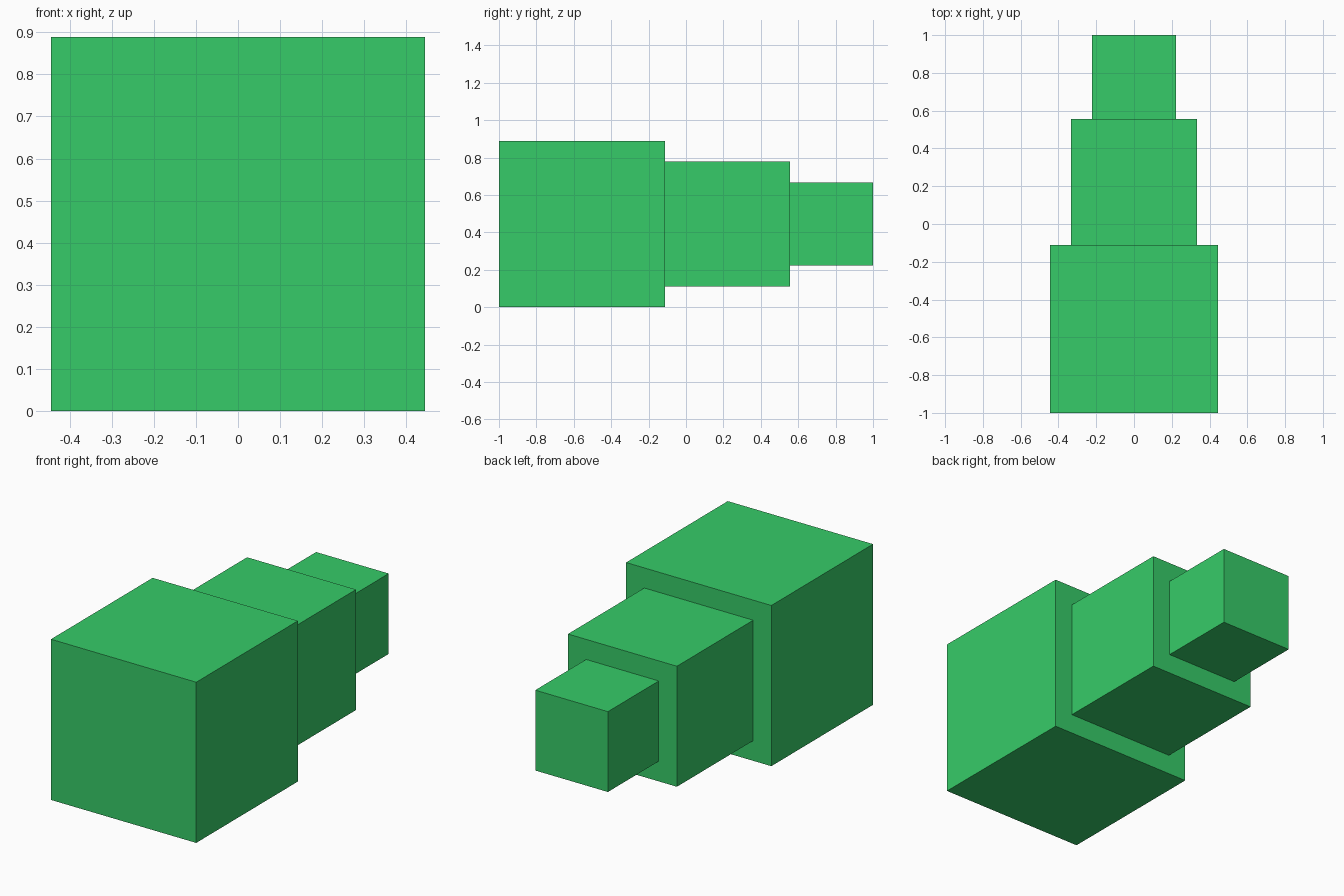
import bpy

# Remove the default cube
default = bpy.data.objects.get("Cube")
if default:
    bpy.data.objects.remove(default, do_unlink=True)

# Single flat colour
green = bpy.data.materials.new("green")
green.use_nodes = True
colour = (0.037, 0.6, 0.138, 1.0)
green.diffuse_color = colour
green.node_tree.nodes["Principled BSDF"].inputs["Base Color"].default_value = colour

# Three cubes in a row, shrinking towards the back, sharing one centre line
UNIT = 2 / 9
CENTRE_Z = 2 * UNIT
front_y = -1.0
for name, units in (("large_front_block", 4),
                    ("middle_block", 3),
                    ("small_back_block", 2)):
    size = units * UNIT
    bpy.ops.mesh.primitive_cube_add(size=size, location=(0, front_y + size / 2, CENTRE_Z))
    block = bpy.context.object
    block.name = name
    block.data.name = name
    block.data.materials.append(green)
    front_y += size
